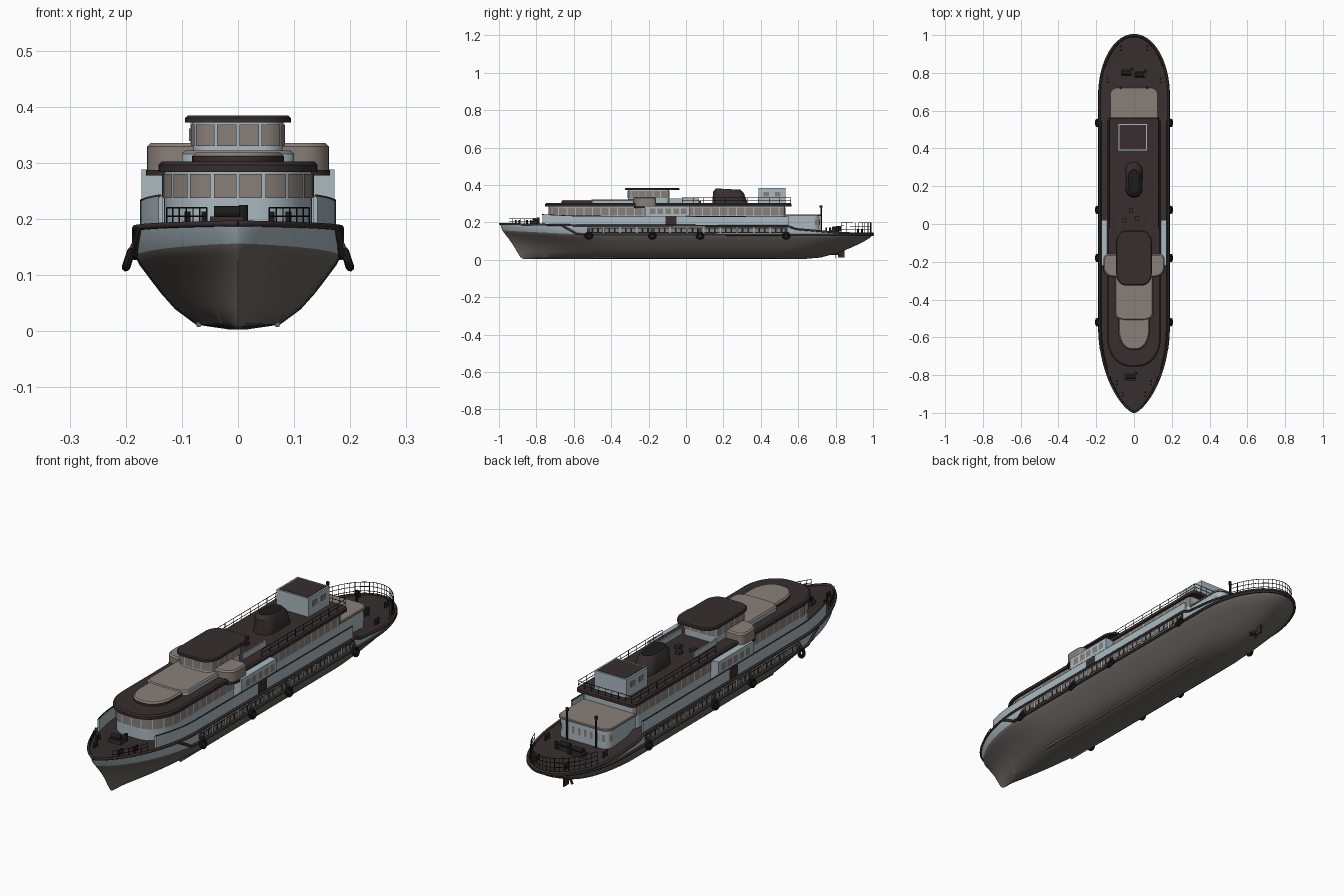
import bpy, bmesh, math
from mathutils import Vector

if "Cube" in bpy.data.objects:
    bpy.data.objects.remove(bpy.data.objects["Cube"])


def material(name, col):
    m = bpy.data.materials.new(name)
    m.diffuse_color = (*col, 1)
    m.use_nodes = True
    m.node_tree.nodes["Principled BSDF"].inputs["Base Color"].default_value = m.diffuse_color
    return m


DARK = material("dark brown", (0.038, 0.027, 0.028))
LIGHT = material("pale blue grey", (0.40, 0.49, 0.53))
BEIGE = material("warm grey", (0.25, 0.215, 0.19))
HULL = material("hull grey", (0.15, 0.135, 0.125))
BLACK = material("black", (0.012, 0.011, 0.012))


def smooth(ob, angle=35):
    bpy.ops.object.select_all(action='DESELECT')
    ob.select_set(True)
    bpy.context.view_layer.objects.active = ob
    bpy.ops.object.shade_smooth_by_angle(angle=math.radians(angle))


def build(name, verts, faces, mats, idx=None, flip_fix=True):
    me = bpy.data.meshes.new(name)
    me.from_pydata(verts, [], faces)
    for m in mats:
        me.materials.append(m)
    if idx:
        me.polygons.foreach_set("material_index", idx)
    if flip_fix:
        bm = bmesh.new()
        bm.from_mesh(me)
        bmesh.ops.recalc_face_normals(bm, faces=bm.faces)
        bm.to_mesh(me)
        bm.free()
    ob = bpy.data.objects.new(name, me)
    bpy.context.collection.objects.link(ob)
    smooth(ob)
    return ob


def loft(name, rights, mats, bands, bottom=0, top=0):
    """Loft symmetric rings, each given as its right half from front to back."""
    n = len(rights[0]) - 1
    N = 2 * n
    verts, faces, idx = [], [], []
    for r in rights:
        verts += r + [(-x, y, z) for x, y, z in r[-2:0:-1]]
    for j, b in enumerate(bands):
        for i in range(N):
            k = (i + 1) % N
            faces.append((j*N + i, j*N + k, j*N + N + k, j*N + N + i))
            idx.append(b)
    for base, b in ((0, bottom), (len(bands)*N, top)):
        for i in range(n):
            q = [i, i + 1, (N - i - 1) % N, (N - i) % N]
            faces.append([base + v for v in dict.fromkeys(q)])
            idx.append(b)
    return build(name, verts, faces, mats, idx)


def pill(y0, y1, half, rf, rb, n=10):
    """Right half of a rounded plan; rf and rb are (x, y) corner radii."""
    pts = [(0, y0)]
    for i in range(n + 1):
        a = math.pi/2*i/n
        pts.append((half - rf[0] + rf[0]*math.sin(a) + 1e-5, y0 + rf[1]*(1 - math.cos(a))))
    for i in range(n + 1):
        a = math.pi/2*i/n
        pts.append((half - rb[0] + rb[0]*math.cos(a) + 1e-5, y1 - rb[1]*(1 - math.sin(a))))
    return pts + [(0, y1)]


def prism(name, plan, z0, z1, side, top, bevel=0.0):
    rings = [[(x, y, z0) for x, y in plan], [(x, y, z1 - bevel) for x, y in plan]]
    if bevel:
        c = sum(p[1] for p in (plan[0], plan[-1]))/2
        h = max(p[0] for p in plan)
        ly = (plan[-1][1] - plan[0][1])/2
        rings.append([(x*(1 - bevel/h), c + (y - c)*(1 - bevel/ly), z1) for x, y in plan])
    return loft(name, rings, [side, top], [0] + [1]*(len(rings) - 2), 0, 1)


def along(path, d):
    for a, b in zip(path, path[1:]):
        a, b = Vector(a), Vector(b)
        L = (b - a).length
        if d <= L and L > 0:
            t = (b - a)/L
            return a + t*d, Vector((t.y, -t.x))
        d -= L
    return b, Vector((t.y, -t.x))


def windows(name, path, z0, z1, count, mat, gap=0.15, off=0.003):
    """Thin panes spaced evenly along a plan path, on both sides."""
    total = sum((Vector(b) - Vector(a)).length for a, b in zip(path, path[1:]))
    verts, faces = [], []
    for i in range(count):
        for s in (1, -1):
            base = len(verts)
            for k in range(4):
                p, nrm = along(path, total*(i + gap/2 + (1 - gap)*k/3)/count)
                p = p + nrm*off
                verts += [(s*p.x, p.y, z0), (s*p.x, p.y, z1)]
            for k in range(3):
                f = [base + 2*k, base + 2*k + 2, base + 2*k + 3, base + 2*k + 1]
                faces.append(f if s > 0 else f[::-1])
    return build(name, verts, faces, [mat], None, False)


def tubes(name, paths, r, mat=BLACK):
    cu = bpy.data.curves.new(name, 'CURVE')
    cu.dimensions, cu.bevel_depth, cu.bevel_resolution = '3D', r, 1
    cu.use_fill_caps = True
    for p in paths:
        sp = cu.splines.new('POLY')
        sp.points.add(len(p) - 1)
        for q, c in zip(sp.points, p):
            q.co = (*c, 1)
    cu.materials.append(mat)
    ob = bpy.data.objects.new(name, cu)
    bpy.context.collection.objects.link(ob)
    bpy.ops.object.select_all(action='DESELECT')
    ob.select_set(True)
    bpy.context.view_layer.objects.active = ob
    bpy.ops.object.convert(target='MESH')


def rail(name, path, h, levels=3):
    ps = [[(x, y, z + h*k/levels) for x, y, z in path] for k in range(1, levels + 1)]
    ps += [[(x, y, z), (x, y, z + h)] for x, y, z in path]
    tubes(name, ps, 0.0013)


def box(name, c, size, mat, rot=(0, 0, 0)):
    bpy.ops.mesh.primitive_cube_add(size=1, location=c, rotation=rot)
    ob = bpy.context.object
    ob.name, ob.scale = name, size
    ob.data.materials.append(mat)


def cyl(name, c, r, h, mat, rot=(0, 0, 0)):
    bpy.ops.mesh.primitive_cylinder_add(vertices=16, radius=r, depth=h, location=c, rotation=rot)
    bpy.context.object.name = name
    bpy.context.object.data.materials.append(mat)
    smooth(bpy.context.object)


def ramp(y, pts):
    for (a, u), (b, v) in zip(pts, pts[1:]):
        if y <= b:
            return u + (v - u)*max(0, (y - a)/(b - a))
    return pts[-1][1]


# Hull: waterlines of (height, bow y, stern y, half beam, bow length, fullness)
def sheer(y): return ramp(y, [(-1, .157), (-.55, .135), (1, .13)])
def top(y): return ramp(y, [(-1, .192), (-.6, .184), (.55, .18), (.58, .165), (.84, .142), (1, .14)])


def waterline(yb, ye, B, Lb, q, Ls=.32, n=60):
    pts = []
    for i in range(n + 1):
        y = yb + (ye - yb)*(1 - math.cos(math.pi*i/n))/2
        u, v = min(1, max(0, (y - yb)/Lb)), min(1, max(0, (ye - y)/Ls))
        pts.append((B*(1 - (1 - u)**2)**q*math.sqrt(max(0, 1 - (1 - v)**2)), y))
    return pts


levels = [(.003, -.87, .62, .015, .5, 1), (.012, -.885, .72, .075, .6, 1), (.04, -.905, .82, .112, .6, 1),
          (.07, -.925, .89, .138, .58, .95), (.10, -.95, .95, .160, .53, .85), (.122, -.97, .985, .176, .48, .75),
          (.135, -.982, .995, .182, .46, .72)]
rings = [[(x, y, z*sheer(y)/.135) for x, y in waterline(*p)] for z, *p in levels]
deck_plan = waterline(-.995, 1.0, .183, .45, .7)
rings.append([(x, y, top(y)) for x, y in deck_plan])
loft("hull", rings, [HULL, LIGHT, DARK], [0]*6 + [1], 0, 2)

# Rubbing belts
both = deck_plan + [(-x, y) for x, y in deck_plan[-2:0:-1]] + deck_plan[:1]
tubes("upper_belt", [[(x, y, top(y)) for x, y in both]], .006, DARK)
tubes("side_belt", [[(s*(x + .001), y, ramp(y, [(-.66, .183), (-.58, .135), (1, .132)]))
                     for x, y in deck_plan if y > -.7] for s in (1, -1)], .006, DARK)

# Side bulwarks with cap rail
wall = [(x*.955, y) for x, y in waterline(-.99, 1.0, .183, .45, .7, n=120) if -.77 < y < .56]
windows("side_bulwark", wall, .18, .232, 1, LIGHT, 0, 0)
vs, fs = [], []
for s in (1, -1):
    b = len(vs)
    for x, y in wall:
        t = ramp(y, [(-.77, .24), (-.6, .232), (.56, .228)])
        vs += [(s*x, y, .178), (s*x, y, t), (s*(x - .008), y, t), (s*(x - .008), y, .178)]
    fs += [[b + 4*i + k, b + 4*i + 4 + k, b + 4*i + 4 + (k + 1) % 4, b + 4*i + (k + 1) % 4]
           for i in range(len(wall) - 1) for k in range(4)]
    e = b + 4*(len(wall) - 1)
    fs += [[b, b + 1, b + 2, b + 3], [e, e + 1, e + 2, e + 3]]
bpy.data.objects.remove(bpy.data.objects["side_bulwark"])
build("side_bulwark", vs, fs, [LIGHT])
tubes("bulwark_cap", [[(s*(x - .003), y, ramp(y, [(-.77, .241), (-.6, .233), (.56, .229)])) for x, y in wall]
                      for s in (1, -1)], .003, DARK)

# Lower deck windows in dark frames
straight = [(.183, -.53), (.183, .54)]
windows("lower_window_frames", straight, .144, .172, 12, BLACK, .08, .002)
windows("lower_windows", straight, .148, .168, 36, BEIGE, .3, .004)

# Saloon deck with curved front
saloon = pill(-.735, .53, .132, (.1, .13), (.02, .02))
prism("saloon", saloon, .17, .29, LIGHT, DARK)
windows("saloon_windows", saloon[:-1], .237, .28, 30, BEIGE, .12)
prism("saloon_roof", pill(-.755, .565, .142, (.12, .15), (.02, .02)), .284, .302, DARK, DARK, .006)
for s in (1, -1):
    box("entrance_block", (s*.15, -.1, .235), (.044, .24, .106), LIGHT)
    box("side_door", (s*.172, -.08, .205), (.006, .06, .05), DARK)
windows("entrance_windows", [(.172, -.2), (.172, .01)], .245, .275, 5, BEIGE, .3)

# Stepped skylights ahead of the bridge
prism("front_skylight", pill(-.665, -.45, .082, (.07, .1), (.01, .01)), .3, .318, DARK, BEIGE, .006)
prism("rear_skylight", pill(-.51, -.25, .1, (.06, .03), (.01, .01)), .3, .322, LIGHT, BEIGE, .006)

# Bridge with wings
prism("bridge_wings", pill(-.28, -.16, .162, (.05, .05), (.02, .03)), .282, .335, BEIGE, BEIGE, .006)
prism("bridge_wing_base", pill(-.282, -.158, .164, (.05, .05), (.02, .03)), .277, .287, DARK, DARK)
bridge = pill(-.31, -.09, .081, (.04, .04), (.02, .02))
prism("bridge", bridge, .3, .376, LIGHT, DARK)
windows("bridge_windows", bridge, .33, .368, 9, BEIGE, .12)
windows("bridge_front_band", bridge[:12], .302, .322, 1, DARK, 0)
prism("bridge_roof", pill(-.325, -.035, .094, (.05, .06), (.05, .06)), .372, .384, DARK, DARK, .004)
for s in (1, -1):
    box("bridge_screen", (s*.085, -.01, .313), (.006, .16, .026), LIGHT)

# Funnel
loft("funnel", [[(x, y, .3) for x, y in pill(.14, .33, .046, (.045, .05), (.045, .05))],
                [(x, y, .36 + .06*(.22 - y)*.9) for x, y in pill(.145, .31, .042, (.04, .05), (.04, .05))],
                [(x, y, .378 + .06*(.22 - y)*.9) for x, y in pill(.16, .29, .03, (.03, .04), (.03, .04))]],
     [DARK, BLACK], [0, 0], 0, 1)

# Engine casing box on the roof
box("roof_casing", (-.007, .46, .34), (.155, .145, .085), LIGHT)
box("roof_casing_top", (-.007, .46, .382), (.14, .13, .004), DARK)
for s in (1, -1):
    for y in (.43, .49):
        box("casing_vent", (-.007 + s*.078, y, .35), (.004, .03, .022), BEIGE)

# Aft deck house
house = pill(.5, .715, .124, (.01, .01), (.035, .035))
prism("aft_house", house, .135, .236, LIGHT, LIGHT)
prism("aft_house_roof", pill(.5, .722, .128, (.01, .01), (.036, .036)), .234, .243, BEIGE, BEIGE, .003)
windows("aft_house_windows", house[12:], .185, .215, 5, BEIGE, .6)
for x in (-.07, .07):
    cyl("aft_mast", (x, .722, .215), .004, .15, BLACK)
    cyl("mast_lamp", (x, .722, .285), .007, .012, BLACK)

# Fender tyres on brackets
for y in (-.52, -.18, .075, .535):
    for s in (1, -1):
        bpy.ops.mesh.primitive_torus_add(major_radius=.015, minor_radius=.0075, major_segments=20, minor_segments=8,
                                         location=(s*.195, y, .128), rotation=(0, s*math.radians(72), 0))
        t = bpy.context.object
        t.name = "fender_tyre"
        t.data.materials.append(BLACK)
        smooth(t)
        box("fender_bracket", (s*.185, y, .155), (.01, .018, .04), DARK, (0, -s*.4, 0))

# Railings
stern = [(x*.95, y*.99, top(y)) for x, y in deck_plan if y > .83]
rail("stern_railing", stern + [(-x, y, z) for x, y, z in stern[-2::-1]], .058)
for s in (1, -1):
    rail("bow_railing", [(s*x*.92, y, .19) for x, y in deck_plan if -.96 < y < -.78], .03, 2)
    rail("roof_railing", [(s*.13, -.02 + .058*i, .3) for i in range(11)], .032, 2)
rail("aft_roof_railing", [(-.13 + .0325*i, .56, .3) for i in range(9)], .032, 2)

# Deck gear: winches, bollards and vents
for x, y, z in ((-.02, -.81, .2), (.03, .79, .155), (-.04, .8, .155)):
    box("winch_bed", (x, y, z - .004), (.06, .035, .016), DARK)
    cyl("winch_drum", (x, y, z + .012), .011, .045, BLACK, (0, math.pi/2, 0))
    cyl("winch_post", (x + .03, y + .02, z + .01), .008, .03, BLACK)
for s in (1, -1):
    for y, z, w in ((-.84, .2, .09), (-.9, .2, .06), (.76, .16, .14), (.93, .15, .07)):
        for d in (-.01, .01):
            cyl("bollard", (s*w, y + d, z), .005, .026, BLACK)
    cyl("bilge_keel", (s*.07, 0, .012), .005, 1.0, HULL, (math.pi/2, 0, 0))
for x, y in ((-.015, .07), (-.05, .02), (.015, .03)):
    box("roof_vent", (x, y, .308), (.022, .022, .018), DARK)

# Rudder and propeller
box("rudder", (0, .83, .035), (.006, .035, .045), DARK)
cyl("propeller_shaft", (0, .77, .03), .005, .12, DARK, (math.pi/2, 0, 0))
for i in range(4):
    a = i*math.pi/2 + .4
    box("propeller_blade", (.012*math.sin(a), .8, .03 + .012*math.cos(a)), (.01, .003, .024), DARK, (0, a, 0))
